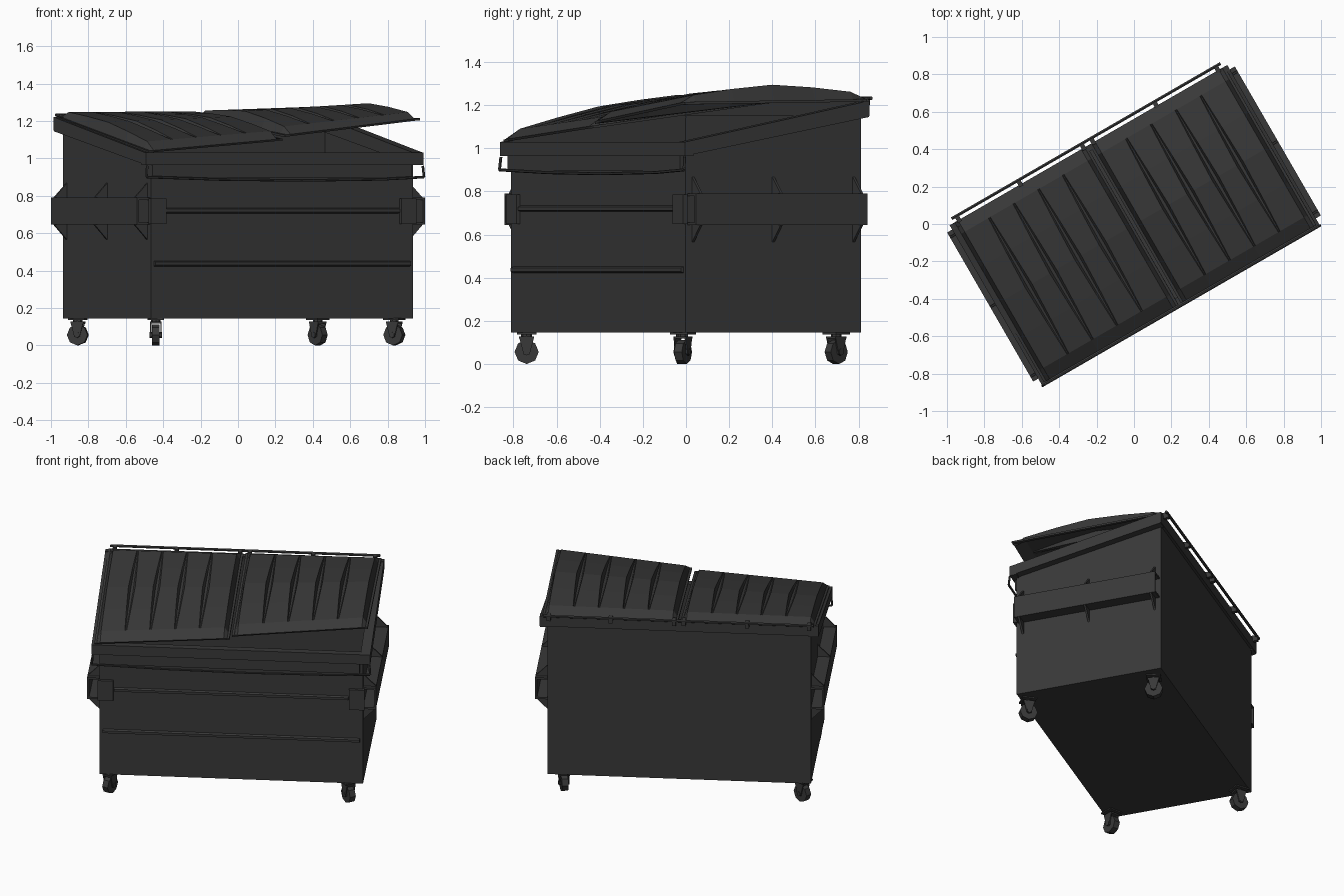
import bpy, bmesh, math
from mathutils import Vector, Matrix

cube = bpy.data.objects.get("Cube")
if cube:
    bpy.data.objects.remove(cube, do_unlink=True)

TURN = math.radians(30)      # the whole bin stands turned about z
L, W = 0.81, 0.47            # half length and half depth of the body
BOTTOM = 0.145

paint = bpy.data.materials.new("charcoal_paint")
paint.use_nodes = True
COLOUR = (0.04, 0.04, 0.04, 1)
paint.diffuse_color = COLOUR
paint.node_tree.nodes["Principled BSDF"].inputs["Base Color"].default_value = COLOUR


def finish(name, bm, thickness=0, offset=-1):
    bmesh.ops.recalc_face_normals(bm, faces=bm.faces)
    mesh = bpy.data.meshes.new(name)
    bm.to_mesh(mesh)
    bm.free()
    mesh.materials.append(paint)
    obj = bpy.data.objects.new(name, mesh)
    bpy.context.collection.objects.link(obj)
    obj.rotation_euler.z = TURN
    if thickness:
        mod = obj.modifiers.new("sheet", "SOLIDIFY")
        mod.thickness = thickness
        mod.offset = offset
    return obj


def add_box(bm, lo, hi):
    lo, hi = Vector(lo), Vector(hi)
    size = hi - lo
    bmesh.ops.create_cube(bm, size=1, matrix=Matrix.Translation((lo + hi) / 2)
                          @ Matrix.Diagonal((*size, 1)))


def add_prism(bm, profile, x0, x1):
    """Extrude a (y, z) profile along x; returns the side faces in profile order."""
    a = [bm.verts.new((x0, y, z)) for y, z in profile]
    b = [bm.verts.new((x1, y, z)) for y, z in profile]
    bm.faces.new(a)
    bm.faces.new(b)
    n = len(a)
    return [bm.faces.new((a[i], a[(i + 1) % n], b[(i + 1) % n], b[i])) for i in range(n)]


def add_rod(bm, p, q, radius, sides=6):
    p, q = Vector(p), Vector(q)
    d = q - p
    m = Matrix.Translation((p + q) / 2) @ d.to_track_quat("Z", "Y").to_matrix().to_4x4()
    bmesh.ops.create_cone(bm, cap_ends=True, segments=sides, radius1=radius,
                          radius2=radius, depth=d.length, matrix=m)


# Hollow body with a sloping open top
bm = bmesh.new()
sides = add_prism(bm, [(-W, BOTTOM), (W, BOTTOM), (W, 1.2), (-W, 1.0)], -L, L)
bm.faces.remove(sides[2])
finish("body_shell", bm, 0.012)

# Rim around the opening
bm = bmesh.new()
for s in (-1, 1):
    add_prism(bm, [(-0.495, 0.965), (-0.495, 1.03), (0.485, 1.22), (0.485, 1.145)],
              s * 0.797, s * 0.857)
add_box(bm, (-0.857, -0.5, 0.965), (0.857, -0.455, 1.03))
add_box(bm, (-0.857, 0.455, 1.15), (0.857, 0.487, 1.22))
finish("top_rim", bm)

bm = bmesh.new()
add_box(bm, (-0.81, -0.487, 0.895), (0.79, -W, 0.965))
finish("front_lip", bm)

# Lock bar across the front, sagging a little
bm = bmesh.new()
path = [(-0.85, -0.5, 0.96), (-0.855, -0.505, 0.9), (-0.4, -0.505, 0.887),
        (0.1, -0.505, 0.882), (0.6, -0.505, 0.888), (0.857, -0.505, 0.9), (0.852, -0.5, 0.96)]
for p, q in zip(path, path[1:]):
    add_rod(bm, p, q, 0.007)
finish("front_lock_bar", bm)

# Stiffening ribs on the front
bm = bmesh.new()
for z, half in ((0.72, 0.72), (0.437, 0.79)):
    add_prism(bm, [(-W, z - 0.014), (-W, z + 0.014), (-W - 0.014, z + 0.008),
                   (-W - 0.014, z - 0.008)], -half, half)
finish("front_ribs", bm)

# Lifting pockets: open sleeves on each side, with gussets and front plates
for s, side in ((-1, "right"), (1, "left")):
    bm = bmesh.new()
    inner, outer = s * L, s * 0.888
    add_box(bm, (min(s * 0.876, outer), -0.46, 0.645), (max(s * 0.876, outer), 0.46, 0.79))
    for z in (0.645, 0.778):
        add_box(bm, (min(inner, outer), -0.46, z), (max(inner, outer), 0.46, z + 0.012))
    finish(side + "_lift_pocket", bm)

    bm = bmesh.new()
    for y in (-0.43, 0, 0.43):
        for z, tip in ((0.79, 0.868), (0.645, 0.565)):
            tri = [bm.verts.new(p) for p in ((inner, y, z), (outer, y, z), (inner, y, tip))]
            bm.faces.new(tri)
    finish(side + "_pocket_gussets", bm, 0.012, 0)

    bm = bmesh.new()
    add_box(bm, (min(s * 0.725, s * 0.82), -W - 0.02, 0.65),
            (max(s * 0.725, s * 0.82), -W + 0.005, 0.785))
    finish(side + "_pocket_front_plate", bm)


# Lids: crowned panels parted by lens-shaped grooves, bent between four corner heights
def build_lid(name, x0, x1, back_z, front_left_z, front_right_z, crown):
    panels, edge, base = 5, 0.035, 0.035
    width = x1 - x0
    pitch = (width - 2 * edge) / panels
    rows = [(0, 0, 0), (0.07, base, 0.1), (0.28, base + 0.6 * (crown - base), 0.6),
            (0.5, crown, 1), (0.72, base + 0.6 * (crown - base), 0.6),
            (0.93, base, 0.1), (1, 0, 0)]
    bm = bmesh.new()
    grid = []
    for t, top, swell in rows:
        line = [(0, 0), (edge * 0.4, 0)]
        for i in range(panels):
            a, b = edge + i * pitch, edge + (i + 1) * pitch
            gap = 0.004 + 0.017 * swell
            floor = min(base, top)
            left = a + (gap if i else 0)
            right = b - (gap if i < panels - 1 else 0)
            line += [(left, top), (right, top)]
            if i < panels - 1:
                line += [(b - gap * 0.4, floor), (b + gap * 0.4, floor)]
        line += [(width - edge * 0.4, 0), (width, 0)]
        y = -0.492 + t * 0.977
        row = []
        for x, h in line:
            f = x / width
            front = front_left_z * (1 - f) + front_right_z * f
            row.append(bm.verts.new((x0 + x, y, front * (1 - t) + back_z * t + h)))
        grid.append(row)
    for r, q in zip(grid, grid[1:]):
        for i in range(len(r) - 1):
            bm.faces.new((r[i], r[i + 1], q[i + 1], q[i]))
    finish(name, bm, 0.012)


build_lid("right_lid", -0.84, -0.01, 1.225, 1.04, 1.105, 0.06)
build_lid("left_lid", 0.005, 0.84, 1.228, 1.125, 1.215, 0.075)

# Hinge rod along the back with its lugs
bm = bmesh.new()
add_rod(bm, (-0.83, 0.512, 1.232), (0.83, 0.512, 1.232), 0.009)
for x in (-0.8, -0.42, -0.03, 0.03, 0.42, 0.8):
    add_box(bm, (x - 0.012, 0.475, 1.2), (x + 0.012, 0.517, 1.238))
finish("hinge_rod", bm)

# Swivel casters, each turned its own way
casters = {"front_right": (-0.75, -0.42, -30), "front_left": (0.717, -0.43, 35),
           "back_left": (0.717, 0.39, 15), "back_right": (-0.752, 0.41, 50)}
for name, (x, y, angle) in casters.items():
    place = Matrix.Translation((x, y, 0)) @ Matrix.Rotation(math.radians(angle), 4, "Z")
    bm = bmesh.new()
    add_rod(bm, (-0.02, 0, 0.056), (0.02, 0, 0.056), 0.056, 8)
    add_rod(bm, (-0.034, 0, 0.056), (0.034, 0, 0.056), 0.016)
    bm.transform(place)
    finish(name + "_wheel", bm)

    bm = bmesh.new()
    for s in (-1, 1):
        add_prism(bm, [(-0.014, 0.045), (0.014, 0.045), (0.035, 0.125), (-0.035, 0.125)],
                  s * 0.024, s * 0.031)
    add_box(bm, (-0.031, -0.035, 0.118), (0.031, 0.035, 0.128))
    add_rod(bm, (0, 0, 0.122), (0, 0, 0.14), 0.025, 8)
    add_box(bm, (-0.045, -0.045, 0.137), (0.045, 0.045, 0.147))
    bm.transform(place)
    finish(name + "_caster_fork", bm)
